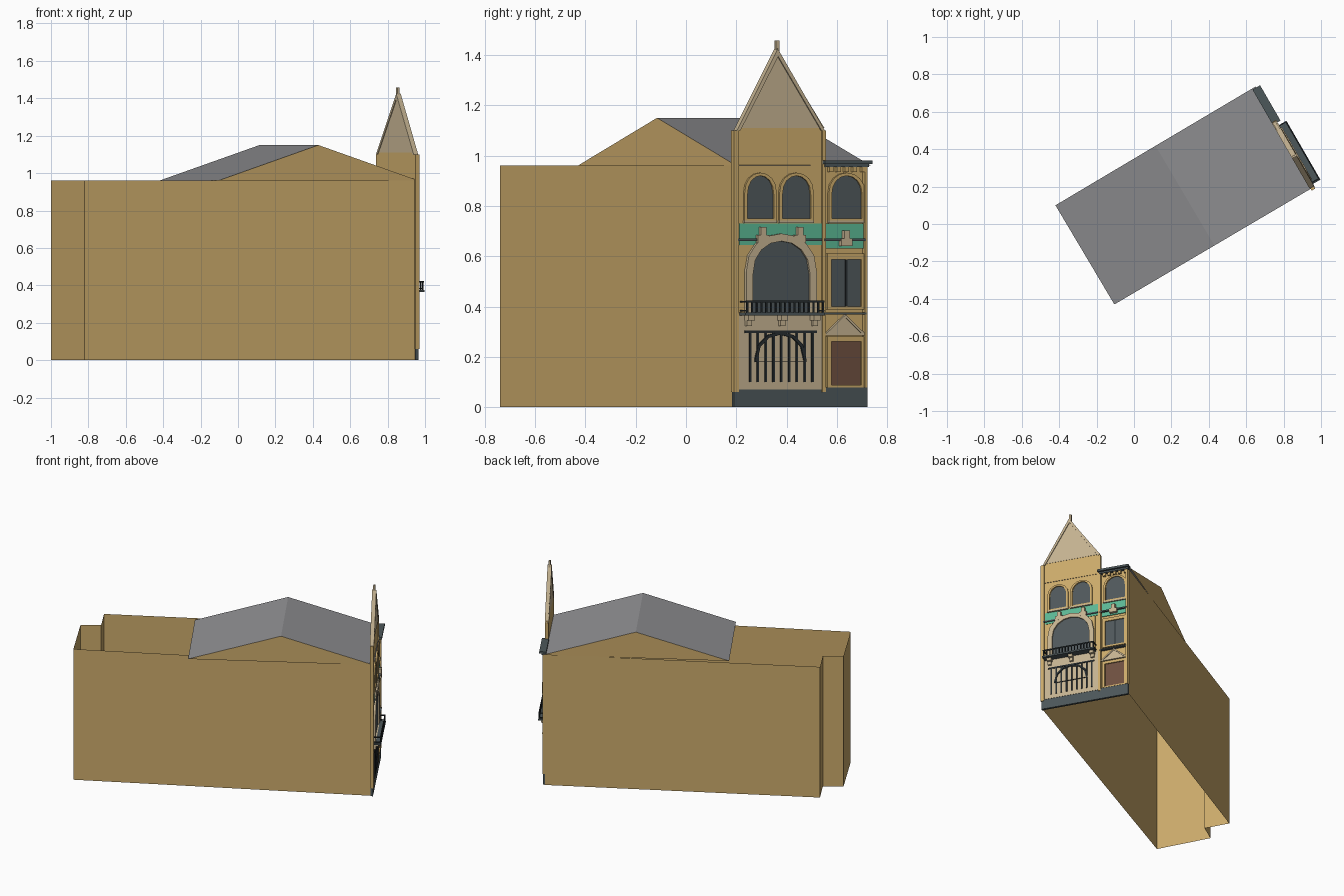
import bpy, bmesh, math
from mathutils import Vector

if "Cube" in bpy.data.objects:
    bpy.data.objects.remove(bpy.data.objects["Cube"])

def material(name, rgb):
    m = bpy.data.materials.new(name)
    m.diffuse_color = [((c + .055) / 1.055) ** 2.4 for c in rgb] + [1]
    m.use_nodes = True
    m.node_tree.nodes["Principled BSDF"].inputs["Base Color"].default_value = m.diffuse_color
    return m

TAN = material("tan brick", (.80, .67, .42))
STONE = material("pale stone", (.77, .70, .57))
ROOF = material("grey roof", (.56, .56, .57))
SLATE = material("dark slate", (.30, .34, .35))
GLASS = material("dark glass", (.31, .345, .355))
IRON = material("black iron", (.15, .175, .185))
TEAL = material("teal tile", (.36, .72, .58))
WOOD = material("brown door", (.43, .31, .25))

def build(name, verts, faces, mat, recalc=True):
    me = bpy.data.meshes.new(name)
    me.from_pydata([tuple(v) for v in verts], [], faces)
    me.materials.append(mat)
    if recalc:
        bm = bmesh.new()
        bm.from_mesh(me)
        bmesh.ops.recalc_face_normals(bm, faces=bm.faces)
        bm.to_mesh(me)
        bm.free()
    ob = bpy.data.objects.new(name, me)
    bpy.context.collection.objects.link(ob)
    return ob

# Street facade frame: origin at its left corner, turned 30 degrees about z.
# Positions are given as (world y as seen from +x, z); v is the outward depth.
A = Vector((.95, .19, 0))
ALONG, OUT = Vector((-.5, .866, 0)), Vector((.866, .5, 0))

def place(p, v, vref):
    u = (p[0] - .19 - .5 * vref) / .866
    return A + ALONG * u + OUT * v + Vector((0, 0, p[1]))

def prisms(name, shapes, v0, v1, mat):
    """Extruded facade outlines, all in one object."""
    vs, fs = [], []
    for pts in shapes:
        b, n = len(vs), len(pts)
        vs += [place(p, v1, v1) for p in pts] + [place(p, v0, v1) for p in pts]
        fs += [list(range(b, b + n)), list(range(b + 2 * n - 1, b + n - 1, -1))]
        fs += [[b + i, b + n + i, b + n + (i + 1) % n, b + (i + 1) % n] for i in range(n)]
    return build(name, vs, fs, mat)

def ring(name, outer, inner, v0, v1, mat):
    """Extruded frame between two outlines with equal point counts."""
    n = len(outer)
    vs = [place(p, v, v1) for v in (v1, v0) for o in (outer, inner) for p in o]
    fs = []
    for i in range(n):
        j = (i + 1) % n
        for a, b in ((0, n), (n, 3 * n), (3 * n, 2 * n), (2 * n, 0)):
            fs.append([a + i, a + j, b + j, b + i])
    return build(name, vs, fs, mat)

def rect(y0, y1, z0, z1):
    return [(y0, z0), (y1, z0), (y1, z1), (y0, z1)]

def arch(yc, half, z0, spring, top, n=8):
    a = [math.pi * i / n for i in range(n + 1)]
    return [(yc - half, z0), (yc + half, z0)] + [
        (yc + half * math.cos(t), spring + (top - spring) * math.sin(t) ** .9) for t in a]

# Open shell of outer walls with a stepped rear end
B = A + ALONG * .61
plan = [A, B, (-.97, -.17), (-.885, -.325), (-1, -.40), (-.82, -.74)]
n = len(plan)
verts = [(p[0], p[1], z) for z in (0, .96) for p in plan]
build("outer_walls", verts, [[i, i + n, (i + 1) % n + n, (i + 1) % n][::-1] for i in range(n)], TAN, False)

# Pitched roof with tan gable ends
r = [(.965, .2, .96), (.65, .735, .96), (-.42, .10, .96), (-.105, -.43, .96),
     (.43, -.115, 1.15), (.115, .418, 1.15)]
build("roof", r, [[0, 1, 5, 4], [2, 3, 4, 5]], ROOF, False)
build("roof_gables", r, [[3, 0, 4], [1, 2, 5]], TAN, False)

# Facade layers
prisms("plinth", [rect(.19, .55, 0, .07), rect(.55, .722, 0, .078)], -.004, .012, SLATE)
prisms("tower_wall", [rect(.207, .547, .07, 1.11)], -.006, .010, TAN)
prisms("pilasters", [rect(.19, .21, .06, 1.10), rect(.542, .556, .06, 1.10),
                     rect(.711, .721, .078, .96)], -.006, .017, TAN)
prisms("ground_floor_stone", [rect(.21, .547, .07, .372)], .009, .014, STONE)

# Tower gable, coping and finial
prisms("tower_gable", [[(.205, 1.11), (.55, 1.11), (.365, 1.415)]], -.006, .012, STONE)
prisms("gable_coping", [[(.203, 1.10), (.217, 1.10), (.370, 1.40), (.365, 1.425)],
                        [(.552, 1.10), (.365, 1.425), (.363, 1.40), (.539, 1.10)]], -.010, .018, STONE)
prisms("finial", [rect(.358, .371, 1.39, 1.457)], -.003, .010, STONE)

# Teal bands and string courses
prisms("teal_bands", [rect(.212, .545, .645, .73)], .008, .013, TEAL)
prisms("teal_band_side", [rect(.556, .713, .63, .73)], -.002, .006, TEAL)
prisms("string_courses", [rect(.207, .30, .66, .67), rect(.45, .54, .66, .67),
                          rect(.552, .716, .66, .67), rect(.552, .718, .368, .376)], 0, .019, SLATE)

# Great arched window
prisms("great_window_spandrel", [rect(.235, .52, .39, .64)], .008, .012, TAN)
prisms("great_window_glass", [arch(.377, .115, .376, .53, .665)], .008, .0165, GLASS)
ring("great_window_arch", arch(.380, .140, .376, .54, .69),
     arch(.380, .113, .376, .53, .66), .008, .026, STONE)

# Upper arched windows
for i, (y, h, v) in enumerate(((.297, .052, .010), (.440, .056, .010), (.640, .060, 0))):
    prisms(f"upper_glass_{i}", [arch(y, h, .75, .845, .92)], v - .002, v + .003, GLASS)
    ring(f"upper_arch_{i}", arch(y, h + .012, .74, .85, .932),
         arch(y, h, .75, .845, .92), v - .002, v + .010, TAN)
    prisms(f"upper_sill_{i}", [rect(y - h - .012, y + h + .012, .732, .742)], v - .002, v + .012, STONE)

# Carved stone blocks on the bands
blocks = []
for y, z in ((.308, .655), (.455, .655), (.640, .64)):
    blocks += [rect(y - .022, y + .022, z, z + .03), rect(y - .010, y + .012, z + .03, z + .062)]
prisms("carved_blocks", blocks, 0, .027, STONE)

# Side bay: rectangular window, pediment, door
prisms("side_window_glass", [rect(.578, .697, .40, .587)], -.002, .004, GLASS)
ring("side_window_frame", rect(.563, .709, .388, .61), rect(.578, .697, .40, .587), -.002, .011, TAN)
prisms("side_window_mullion", [rect(.634, .641, .40, .587)], 0, .007, IRON)
prisms("door_pediment", [[(.554, .29), (.716, .29), (.636, .362)]], -.002, .010, STONE)
ring("pediment_moulding", [(.550, .285), (.718, .285), (.636, .368)],
     [(.572, .294), (.698, .294), (.636, .356)], -.002, .015, STONE)
prisms("door", [rect(.578, .697, .088, .26)], -.002, .004, WOOD)
ring("door_frame", rect(.562, .710, .079, .28), rect(.578, .697, .088, .26), -.002, .012, TAN)

# Side cornice with dentils
prisms("cornice", [rect(.553, .742, .966, .981)], -.01, .037, SLATE)
prisms("cornice_bed", [rect(.553, .728, .955, .967)], -.005, .022, SLATE)
prisms("dentils", [rect(y, y + .016, .935, .956) for y in (.57, .60, .632, .664, .70)], 0, .017, TAN)

# Iron gate with a curved brace
gate = [rect(.252 + i * .031, .260 + i * .031, .10, .30) for i in range(9)]
prisms("gate_bars", gate + [rect(.235, .52, .295, .304)], .013, .019, IRON)
ring("gate_arch", arch(.377, .102, .18, .19, .30, 6), arch(.377, .093, .181, .185, .288, 6), .013, .021, IRON)

# Balcony on stone corbels
prisms("balcony_corbels", [rect(y - .013, y + .013, .345, .366) for y in (.262, .392, .522)], .008, .045, STONE)
prisms("balcony_corbel_feet", [rect(y - .010, y + .010, .322, .346) for y in (.252, .385, .515)], .008, .028, STONE)
prisms("balcony_floor", [rect(.237, .552, .365, .376)], .008, .064, SLATE)
bars = [rect(.242 + i * .0188, .248 + i * .0188, .374, .418) for i in range(17)]
prisms("balcony_railing", bars + [rect(.239, .551, .415, .423)], .056, .062, IRON)
prisms("balcony_side_rails", [rect(y, y + .006, z, z + .007) for y in (.240, .544)
                              for z in (.38, .415)], .008, .060, IRON)
